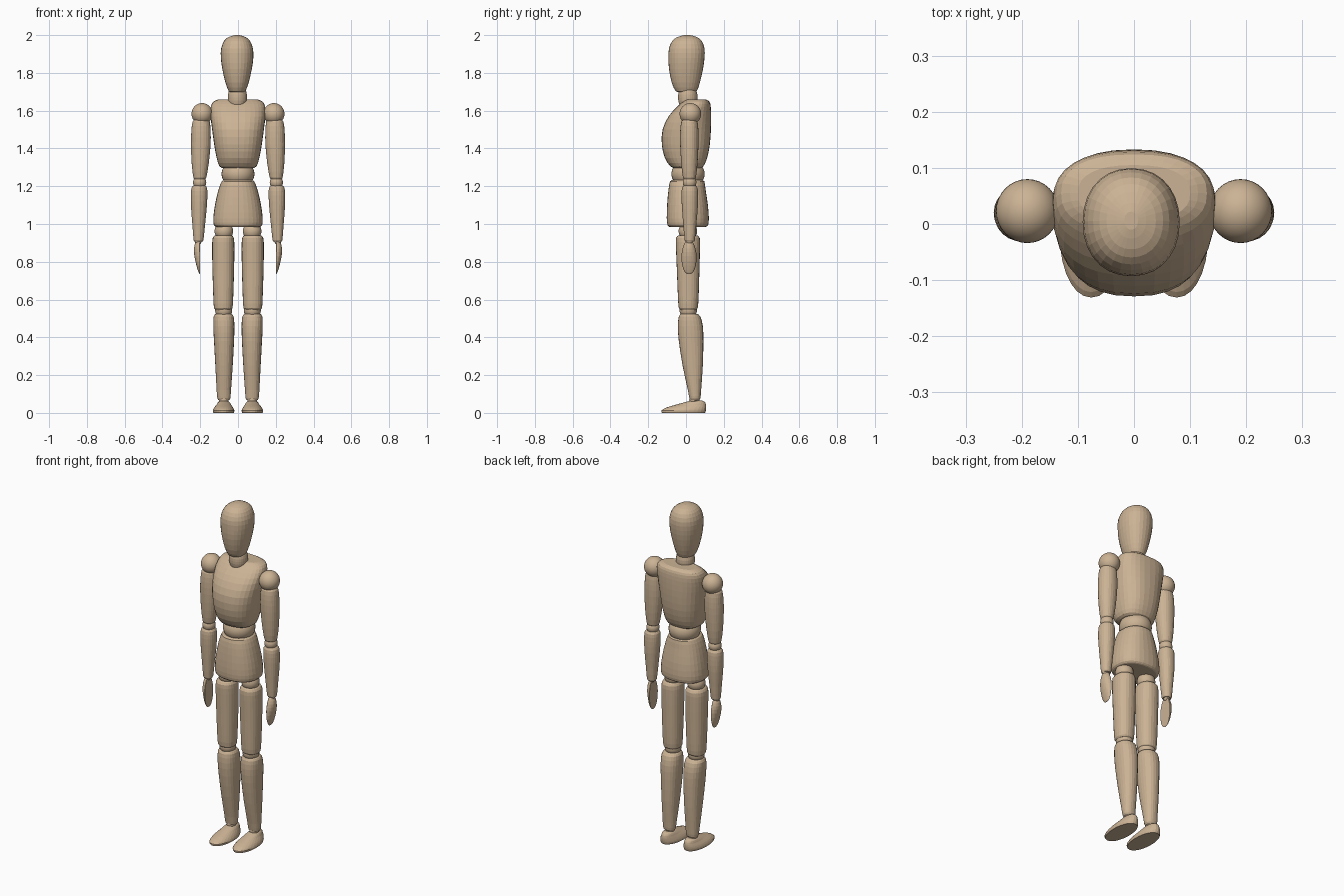
import bpy, bmesh, math
from mathutils import Vector

wood = bpy.data.materials.new("light wood")
wood.diffuse_color = (0.60, 0.45, 0.30, 1)


def finish(bm, name, smooth=None):
    bmesh.ops.recalc_face_normals(bm, faces=bm.faces)
    me = bpy.data.meshes.new(name)
    bm.to_mesh(me)
    bm.free()
    me.materials.append(wood)
    ob = bpy.data.objects.new(name, me)
    bpy.context.collection.objects.link(ob)
    if smooth:
        bpy.ops.object.select_all(action='DESELECT')
        ob.select_set(True)
        bpy.context.view_layer.objects.active = ob
        bpy.ops.object.shade_smooth_by_angle(angle=math.radians(smooth))
    return ob


def spline(rows, steps):
    """Monotone-ish Catmull-Rom through rows of numbers."""
    rows = [Vector(r) for r in rows]
    out = []
    for i in range(len(rows) - 1):
        p0, p1, p2, p3 = rows[max(i - 1, 0)], rows[i], rows[i + 1], rows[min(i + 2, len(rows) - 1)]
        for k in range(steps):
            t = k / steps
            out.append(0.5 * (2 * p1 + (p2 - p0) * t + (2 * p0 - 5 * p1 + 4 * p2 - p3) * t * t
                              + (3 * p1 - p0 - 3 * p2 + p3) * t ** 3))
    out.append(rows[-1])
    return out


def loft(name, rings, side=1, sides=28, power=2.0, steps=2, flat=False, smooth=None):
    """Stack of (super)ellipses, each ring = z, x centre, x radius, y front, y back."""
    bm = bmesh.new()
    loops = []
    for z, cx, rx, y0, y1 in spline(rings, steps):
        loop = []
        for i in range(sides):
            a = math.tau * i / sides
            c, s = math.cos(a), math.sin(a)
            c = math.copysign(abs(c) ** (2 / power), c)
            s = math.copysign(abs(s) ** (2 / power), s)
            if flat:
                c = max(c, -0.05)      # flat palm on the inner side
            loop.append(bm.verts.new((side * (cx + rx * c), (y0 + y1) / 2 + (y1 - y0) / 2 * s, z)))
        loops.append(loop)
    for a, b in zip(loops, loops[1:]):
        for i in range(sides):
            j = (i + 1) % sides
            bm.faces.new((a[i], a[j], b[j], b[i]))
    bm.faces.new(loops[0])
    bm.faces.new(loops[-1])
    return finish(bm, name, smooth)


def ball(name, centre, radii):
    bm = bmesh.new()
    bmesh.ops.create_uvsphere(bm, u_segments=32, v_segments=20, radius=1)
    for v in bm.verts:
        v.co = Vector(centre) + Vector(v.co[i] * radii[i] for i in range(3))
    return finish(bm, name, 40)


# head and neck
loft("head", [(1.70, -.005, .035, -.04, .045), (1.705, -.005, .045, -.056, .058),
              (1.75, -.005, .062, -.076, .074), (1.82, -.005, .078, -.090, .090),
              (1.88, -.005, .086, -.093, .098), (1.93, -.005, .084, -.090, .098),
              (1.97, -.005, .068, -.072, .083), (1.99, -.005, .044, -.045, .057),
              (2.0, -.005, .012, -.010, .022)], power=2.15)
loft("neck", [(1.63, -.003, .045, -.035, .055), (1.655, -.003, .050, -.041, .060),
              (1.685, -.003, .050, -.041, .060), (1.71, -.003, .044, -.035, .054)])

# chest, waist ball and pelvis
loft("chest", [(1.295, 0, .075, -.055, .075), (1.305, 0, .098, -.082, .092),
               (1.35, 0, .113, -.112, .112), (1.42, 0, .126, -.128, .126),
               (1.50, 0, .137, -.124, .132), (1.57, 0, .145, -.092, .133),
               (1.62, 0, .144, -.048, .131), (1.648, 0, .130, -.015, .124),
               (1.66, 0, .100, .005, .105)], sides=32, power=2.4)
ball("waist_ball", (0, .011, 1.265), (.087, .088, .075))
loft("pelvis", [(1.232, 0, .070, -.068, .084), (1.226, 0, .086, -.084, .097),
                (1.18, 0, .104, -.093, .104), (1.10, 0, .122, -.100, .116),
                (1.03, 0, .131, -.102, .121), (.995, 0, .128, -.098, .117),
                (.985, 0, .115, -.088, .105)], sides=32, power=2.3)

for s, tag in ((-1, "right"), (1, "left")):
    # arm
    ball("shoulder_ball_" + tag, (s * .190, .023, 1.583), (.056, .057, .057))
    loft("upper_arm_" + tag,
         [(1.235, .203, .024, -.006, .042), (1.245, .202, .034, -.016, .052),
          (1.32, .200, .045, -.025, .061), (1.42, .197, .052, -.031, .066),
          (1.49, .196, .051, -.031, .066), (1.54, .195, .046, -.025, .061),
          (1.555, .194, .034, -.014, .050)], s, 24, 2.1)
    ball("elbow_ball_" + tag, (s * .203, .019, 1.22), (.035, .036, .036))
    loft("forearm_" + tag,
         [(.908, .209, .020, .000, .040), (.914, .209, .026, -.007, .047),
          (.99, .208, .033, -.014, .054), (1.08, .207, .041, -.021, .062),
          (1.15, .206, .044, -.024, .064), (1.192, .205, .041, -.021, .061),
          (1.204, .204, .030, -.010, .050)], s, 24, 2.1)
    ball("wrist_ball_" + tag, (s * .211, .018, .91), (.018, .018, .02))
    loft("hand_" + tag,
         [(.735, .202, .002, .010, .022), (.745, .202, .007, -.006, .038),
          (.78, .202, .018, -.020, .052), (.83, .202, .029, -.024, .056),
          (.87, .203, .030, -.018, .050), (.90, .203, .023, -.006, .038),
          (.912, .204, .012, .006, .026)], s, 24, flat=True)
    # leg
    ball("hip_ball_" + tag, (s * .075, .010, .962), (.049, .049, .05))
    loft("thigh_" + tag,
         [(.545, .078, .038, -.026, .050), (.555, .078, .049, -.038, .062),
          (.62, .078, .053, -.043, .067), (.75, .078, .057, -.048, .071),
          (.87, .078, .059, -.053, .074), (.925, .078, .056, -.053, .073),
          (.940, .077, .044, -.040, .060)], s, 24, 2.2)
    ball("knee_ball_" + tag, (s * .076, .012, .543), (.045, .046, .045))
    loft("shin_" + tag,
         [(.066, .075, .024, .024, .066), (.076, .075, .034, .018, .076),
          (.12, .075, .038, .010, .080), (.25, .074, .046, -.018, .089),
          (.38, .074, .053, -.038, .092), (.46, .075, .056, -.043, .089),
          (.51, .076, .053, -.038, .076), (.524, .076, .042, -.026, .060)], s, 24, 2.2)
    ball("ankle_ball_" + tag, (s * .075, .044, .069), (.026, .027, .026))
    loft("foot_" + tag,
         [(0, .076, .054, -.127, .101), (.012, .076, .057, -.131, .105),
          (.028, .076, .050, -.105, .107), (.043, .075, .039, -.055, .106),
          (.057, .075, .030, -.005, .100), (.065, .075, .018, .025, .085)],
         s, 28, 2.1)
